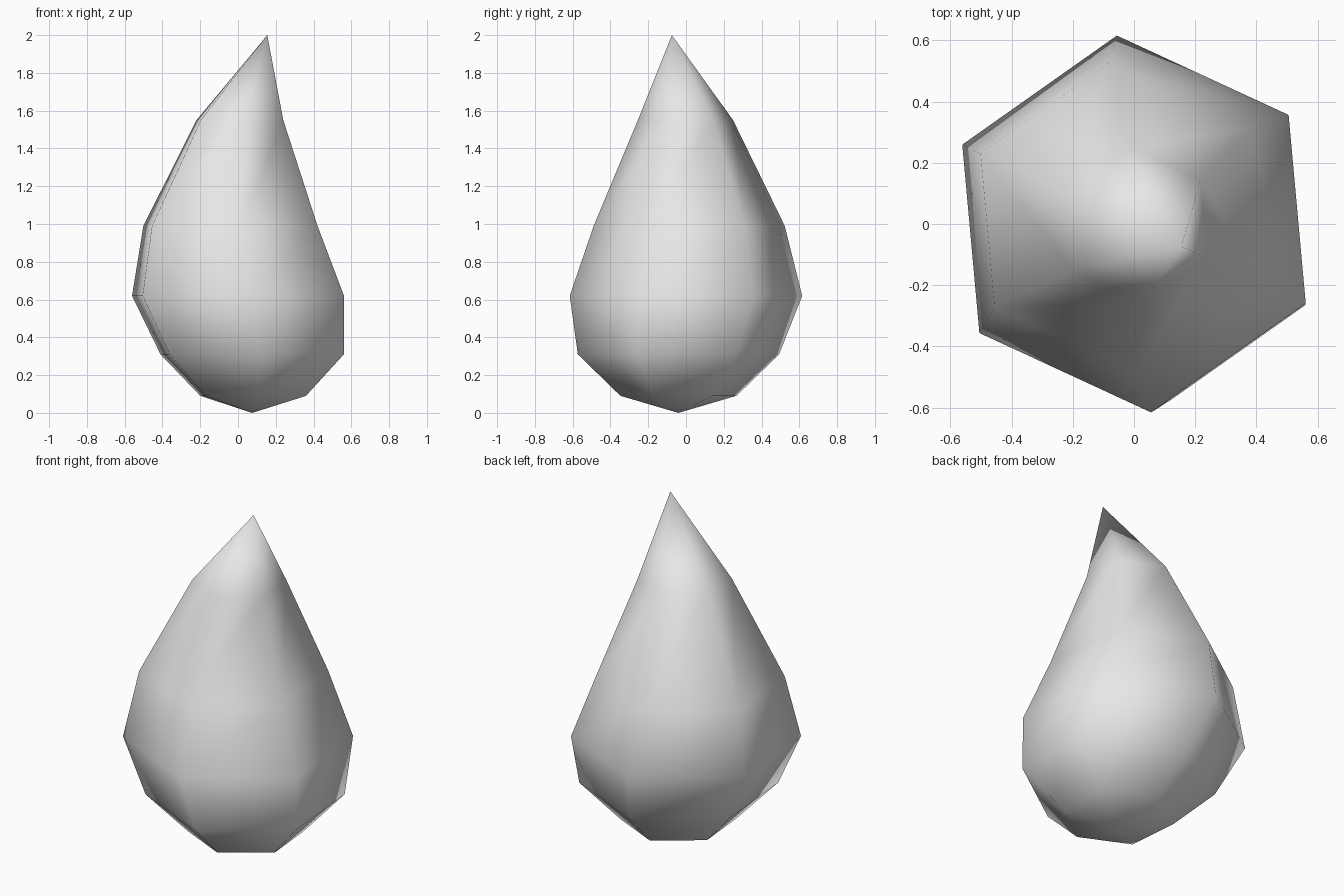
import bpy, bmesh, math

cube = bpy.data.objects.get("Cube")
if cube:
    bpy.data.objects.remove(cube)

SIDES = 6
PHASE = math.radians(35.2)

# Horizontal rings, bottom to top: centre x, centre y, height, radius
RINGS = [
    (0.08, -0.04, 0.09, 0.308),
    (0.075, -0.04, 0.31, 0.535),
    (0.0, 0.0, 0.62, 0.618),
    (-0.04, 0.017, 0.99, 0.508),
    (0.01, -0.003, 1.55, 0.253),
]
BOTTOM = (0.075, -0.04, 0.0)
TIP = (0.155, -0.075, 2.0)

# Plain pale grey
grey = bpy.data.materials.new("pale_grey")
grey.use_nodes = True
colour = (0.8, 0.8, 0.8, 1.0)
grey.diffuse_color = colour
grey.node_tree.nodes["Principled BSDF"].inputs["Base Color"].default_value = colour


def add_ring(bm, cx, cy, z, radius):
    angles = [PHASE + math.tau * i / SIDES for i in range(SIDES)]
    return [bm.verts.new((cx + radius * math.cos(a), cy + radius * math.sin(a), z))
            for a in angles]


# Leaning six-sided drop
bm = bmesh.new()
rings = [add_ring(bm, *ring) for ring in RINGS]
bottom = bm.verts.new(BOTTOM)
tip = bm.verts.new(TIP)
for i in range(SIDES):
    j = (i + 1) % SIDES
    bm.faces.new((bottom, rings[0][j], rings[0][i]))
    for low, high in zip(rings, rings[1:]):
        bm.faces.new((low[i], low[j], high[j], high[i]))
    bm.faces.new((rings[-1][i], rings[-1][j], tip))

# Smooth all over, including across the wide facets
for face in bm.faces:
    face.smooth = True
bmesh.ops.recalc_face_normals(bm, faces=bm.faces)

mesh = bpy.data.meshes.new("drop_body")
bm.to_mesh(mesh)
bm.free()
mesh.materials.append(grey)
drop = bpy.data.objects.new("drop_body", mesh)
bpy.context.collection.objects.link(drop)
